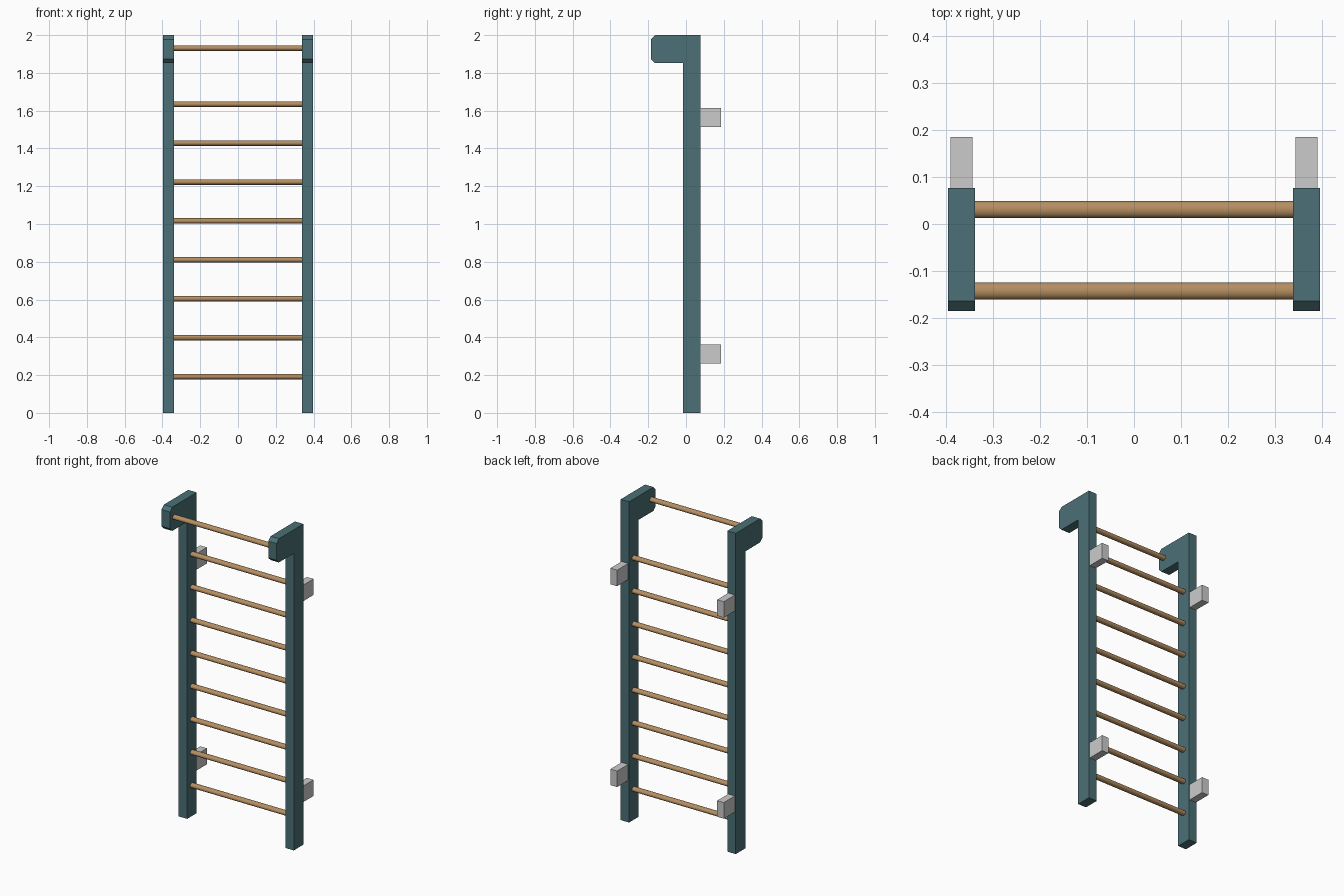
import bpy, bmesh, math
from mathutils import Matrix

if "Cube" in bpy.data.objects:
    bpy.data.objects.remove(bpy.data.objects["Cube"])


def material(name, color):
    m = bpy.data.materials.new(name)
    m.diffuse_color = color
    m.use_nodes = True
    m.node_tree.nodes["Principled BSDF"].inputs["Base Color"].default_value = m.diffuse_color
    return m


def add_object(name, bm, mat=None):
    bmesh.ops.recalc_face_normals(bm, faces=bm.faces[:])
    me = bpy.data.meshes.new(name)
    bm.to_mesh(me)
    bm.free()
    ob = bpy.data.objects.new(name, me)
    bpy.context.collection.objects.link(ob)
    if mat:
        me.materials.append(mat)
    return ob


teal = material("teal_paint", (0.07, 0.16, 0.18, 1))
wood = material("wood", (0.46, 0.27, 0.12, 1))

X_IN, X_OUT = 0.339, 0.397
BACK, FRONT, NOSE, C = 0.077, -0.017, -0.186, 0.022


# Upright: one side profile with a chamfered forward head, extruded in x
def upright(name, side):
    profile = [(FRONT, 0), (BACK, 0), (BACK, 2), (NOSE + C, 2), (NOSE, 2 - C),
               (NOSE, 1.852 + C), (NOSE + C, 1.852), (FRONT, 1.852)]
    bm = bmesh.new()
    face = bm.faces.new([bm.verts.new((side * X_IN, y, z)) for y, z in profile])
    ext = bmesh.ops.extrude_face_region(bm, geom=[face])
    verts = [v for v in ext["geom"] if isinstance(v, bmesh.types.BMVert)]
    bmesh.ops.translate(bm, verts=verts, vec=(side * (X_OUT - X_IN), 0, 0))
    add_object(name, bm, teal)


# Rung: slightly oval bar whose ends sit just inside the uprights
def rung(name, y, z):
    bm = bmesh.new()
    place = (Matrix.Translation((0, y, z)) @ Matrix.Diagonal((1, 0.018, 0.0145, 1))
             @ Matrix.Rotation(math.pi / 2, 4, 'Y'))
    bmesh.ops.create_cone(bm, cap_ends=True, segments=24, radius1=1, radius2=1,
                          depth=2 * X_IN + 0.01, matrix=place)
    for f in bm.faces:
        f.smooth = len(f.verts) == 4
    add_object(name, bm, wood)


# Wall bracket: block behind an upright
def bracket(name, side, z):
    bm = bmesh.new()
    place = (Matrix.Translation((side * 0.368, (BACK + 0.186) / 2, z))
             @ Matrix.Diagonal((0.046, 0.186 - BACK, 0.1, 1)))
    bmesh.ops.create_cube(bm, size=1, matrix=place)
    add_object(name, bm)


for label, side in (("left", -1), ("right", 1)):
    upright(f"{label}_upright", side)
    bracket(f"{label}_lower_wall_bracket", side, 0.311)
    bracket(f"{label}_upper_wall_bracket", side, 1.564)

for i in range(8):
    rung(f"rung_{i + 1}", 0.031, 0.192 + i * 0.206)
rung("top_rung", -0.143, 1.931)
